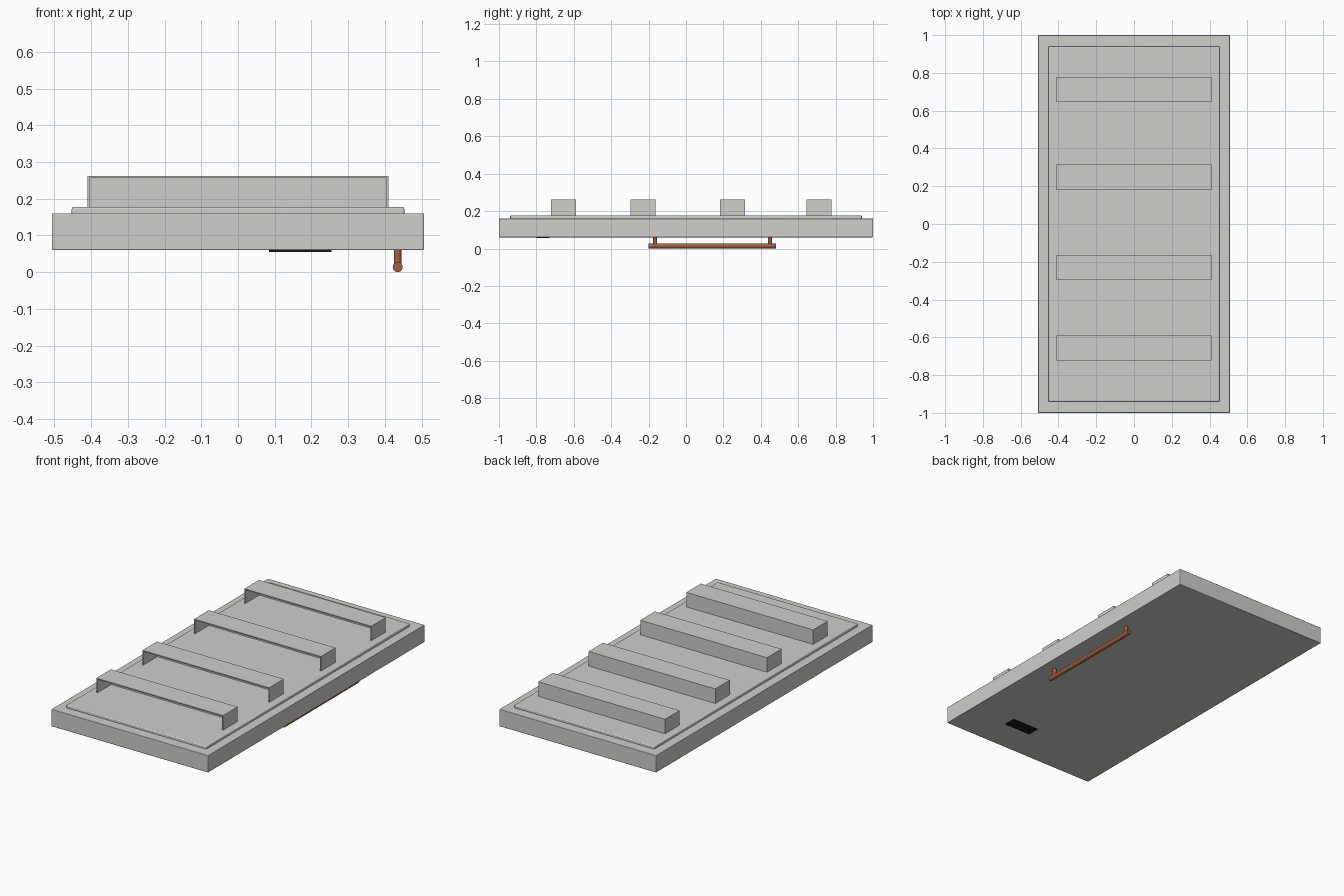
import bpy, math

old = bpy.data.objects.get("Cube")
if old:
    bpy.data.objects.remove(old, do_unlink=True)


def material(name, rgb):
    m = bpy.data.materials.new(name)
    m.use_nodes = True
    m.diffuse_color = (*rgb, 1)
    m.node_tree.nodes["Principled BSDF"].inputs["Base Color"].default_value = (*rgb, 1)
    return m


GREY = material("light grey", (0.62, 0.62, 0.60))
COPPER = material("copper brown", (0.36, 0.12, 0.055))
BLACK = material("black", (0.01, 0.01, 0.01))


def finish(ob, name, mat):
    ob.name = name
    ob.data.materials.append(mat)
    bpy.ops.object.shade_smooth_by_angle(angle=math.radians(35))
    return ob


def box(name, x, y, z, mat, bevel=0):
    """Box from (low, high) ranges on each axis."""
    spans = (x, y, z)
    bpy.ops.mesh.primitive_cube_add(size=1, location=[sum(s) / 2 for s in spans])
    ob = bpy.context.object
    ob.scale = [s[1] - s[0] for s in spans]
    bpy.ops.object.transform_apply(location=False, rotation=False, scale=True)
    if bevel:
        mod = ob.modifiers.new("soft edges", "BEVEL")
        mod.width = bevel
        mod.segments = 3
    return finish(ob, name, mat)


def rod(name, radius, length, location, mat, along_y=False):
    bpy.ops.mesh.primitive_cylinder_add(
        vertices=32, radius=radius, depth=length, location=location,
        rotation=(math.pi / 2 if along_y else 0, 0, 0))
    return finish(bpy.context.object, name, mat)


# Door slab and raised inner liner
box("door_slab", (-0.507, 0.507), (-1, 1), (0.06, 0.16), GREY, 0.003)
box("inner_liner", (-0.453, 0.453), (-0.94, 0.94), (0.155, 0.177), GREY, 0.005)

# Shelf bins: face panel, floor and two ends, open towards -y
W, T, LOW, HIGH, DEPTH = 0.41, 0.006, 0.175, 0.262, 0.134
for i, y in enumerate((-0.723, -0.297, 0.181, 0.645), 1):
    back = y + DEPTH
    box(f"bin_{i}_face", (-W, W), (y, back), (HIGH - T, HIGH), GREY)
    box(f"bin_{i}_floor", (-W, W), (back - T, back), (LOW, HIGH - T), GREY)
    for side, x in (("right", -W), ("left", W - T)):
        box(f"bin_{i}_{side}_end", (x, x + T), (y, back - T), (LOW, HIGH - T), GREY)

# Bar handle on the outer face
HX, HZ = 0.435, 0.0135
rod("handle_bar", 0.0135, 0.68, (HX, 0.14, HZ), COPPER, along_y=True)
for i, y in enumerate((-0.165, 0.45), 1):
    rod(f"handle_post_{i}", 0.0105, 0.05, (HX, y, 0.0385), COPPER)

# Plain dark plate on the outer face
box("outer_plate", (0.085, 0.255), (-0.80, -0.73), (0.055, 0.061), BLACK)
